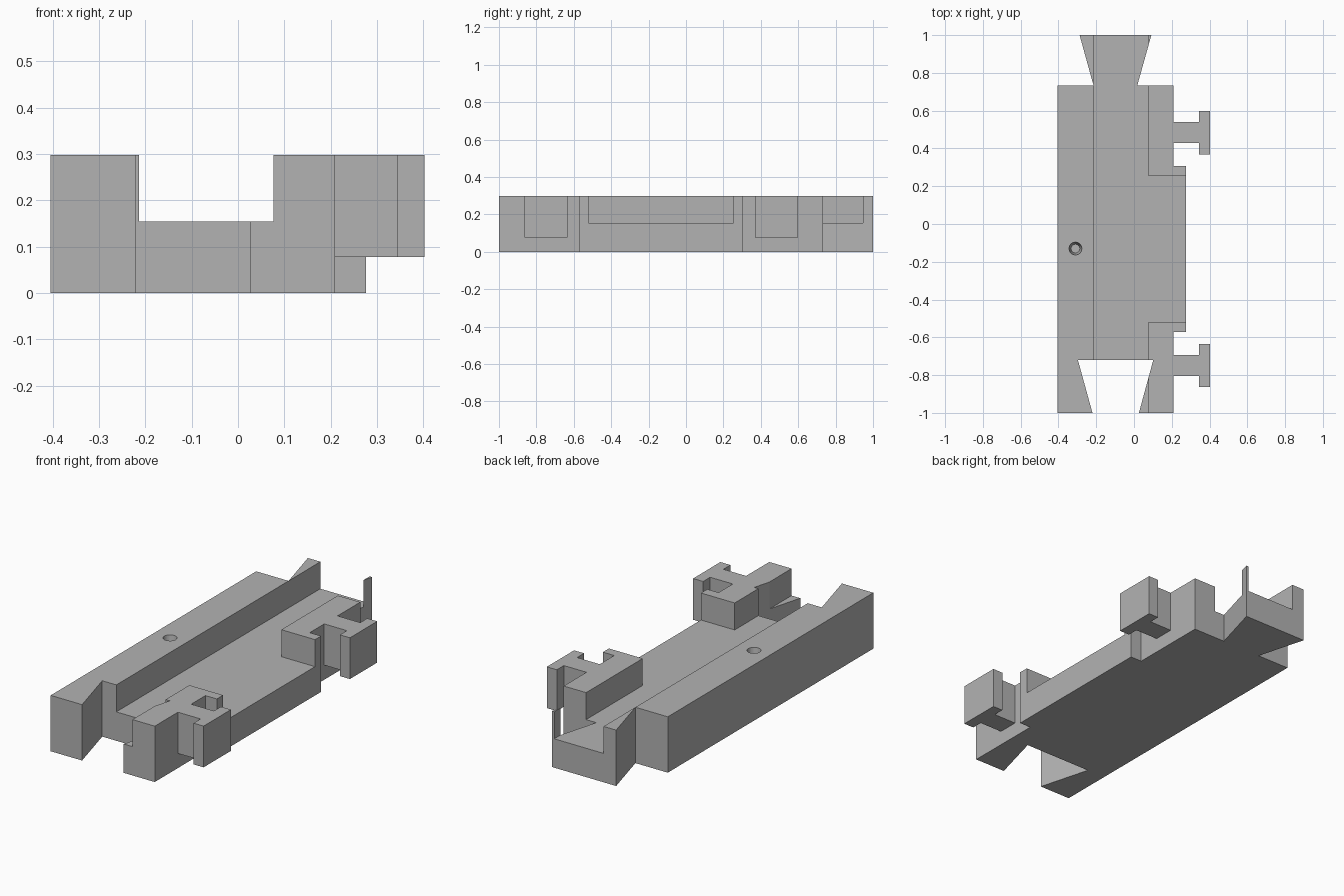
import bpy
import bmesh

cube = bpy.data.objects.get("Cube")
if cube:
    bpy.data.objects.remove(cube, do_unlink=True)

# Single plain grey
grey = bpy.data.materials.new("plain grey")
grey.use_nodes = True
colour = (0.45, 0.45, 0.45, 1)
grey.diffuse_color = colour
grey.node_tree.nodes["Principled BSDF"].inputs["Base Color"].default_value = colour

TOP, FLOOR, HOOK_BASE = 0.298, 0.154, 0.078
WALL_L, WALL_R, SIDE = -0.214, 0.077, 0.209


def finish(name, bm):
    bmesh.ops.recalc_face_normals(bm, faces=bm.faces)
    mesh = bpy.data.meshes.new(name)
    bm.to_mesh(mesh)
    bm.free()
    mesh.materials.append(grey)
    obj = bpy.data.objects.new(name, mesh)
    bpy.context.collection.objects.link(obj)
    return obj


def prism(name, outline, z0, z1):
    """Extrude a plan outline between two heights."""
    bm = bmesh.new()
    face = bm.faces.new([bm.verts.new((x, y, z0)) for x, y in outline])
    result = bmesh.ops.extrude_face_region(bm, geom=[face])
    moved = [v for v in result["geom"] if isinstance(v, bmesh.types.BMVert)]
    bmesh.ops.translate(bm, verts=moved, vec=(0, 0, z1 - z0))
    return finish(name, bm)


def block(name, x0, x1, y0, y1, z0, z1):
    return prism(name, [(x0, y0), (x1, y0), (x1, y1), (x0, y1)], z0, z1)


def cut(target, cutter):
    cutter.hide_render = True
    mod = target.modifiers.new("cut", "BOOLEAN")
    mod.operation = "DIFFERENCE"
    mod.solver = "EXACT"
    mod.object = cutter
    bpy.context.view_layer.objects.active = target
    bpy.ops.object.modifier_apply(modifier=mod.name)
    bpy.data.objects.remove(cutter, do_unlink=True)


# Body plan: dovetail socket in front, side ledge, dovetail tail behind
LEDGE = 0.276
body = prism("track_body", [
    (-0.405, -1), (-0.22, -1), (-0.297, -0.72), (0.102, -0.72), (0.026, -1),
    (SIDE, -1), (SIDE, -0.573), (LEDGE, -0.573), (LEDGE, 0.306), (SIDE, 0.306),
    (SIDE, 0.732), (0.017, 0.732), (0.092, 1), (-0.288, 1), (WALL_L, 0.732),
    (-0.405, 0.732)], 0, TOP)

# Lengthwise channel and the opening in the side wall
cut(body, block("channel_cutter", WALL_L, WALL_R, -1.2, 1.2, FLOOR, 0.5))
cut(body, block("opening_cutter", 0.0, 0.5, -0.52, 0.255, FLOOR, 0.5))

# Tapered pin hole in the tall wall
bm = bmesh.new()
bmesh.ops.create_cone(bm, cap_ends=True, segments=32, radius1=0.023,
                      radius2=0.045, depth=0.16)
bmesh.ops.translate(bm, verts=bm.verts, vec=(-0.31, -0.13, TOP))
cut(body, finish("hole_cutter", bm))

# T-shaped side hooks
for name, y in (("front_hook", -0.749), ("back_hook", 0.484)):
    prism(name, [
        (SIDE, y - 0.056), (0.343, y - 0.056), (0.343, y - 0.115),
        (0.402, y - 0.115), (0.402, y + 0.115), (0.343, y + 0.115),
        (0.343, y + 0.056), (SIDE, y + 0.056)], HOOK_BASE, TOP)
